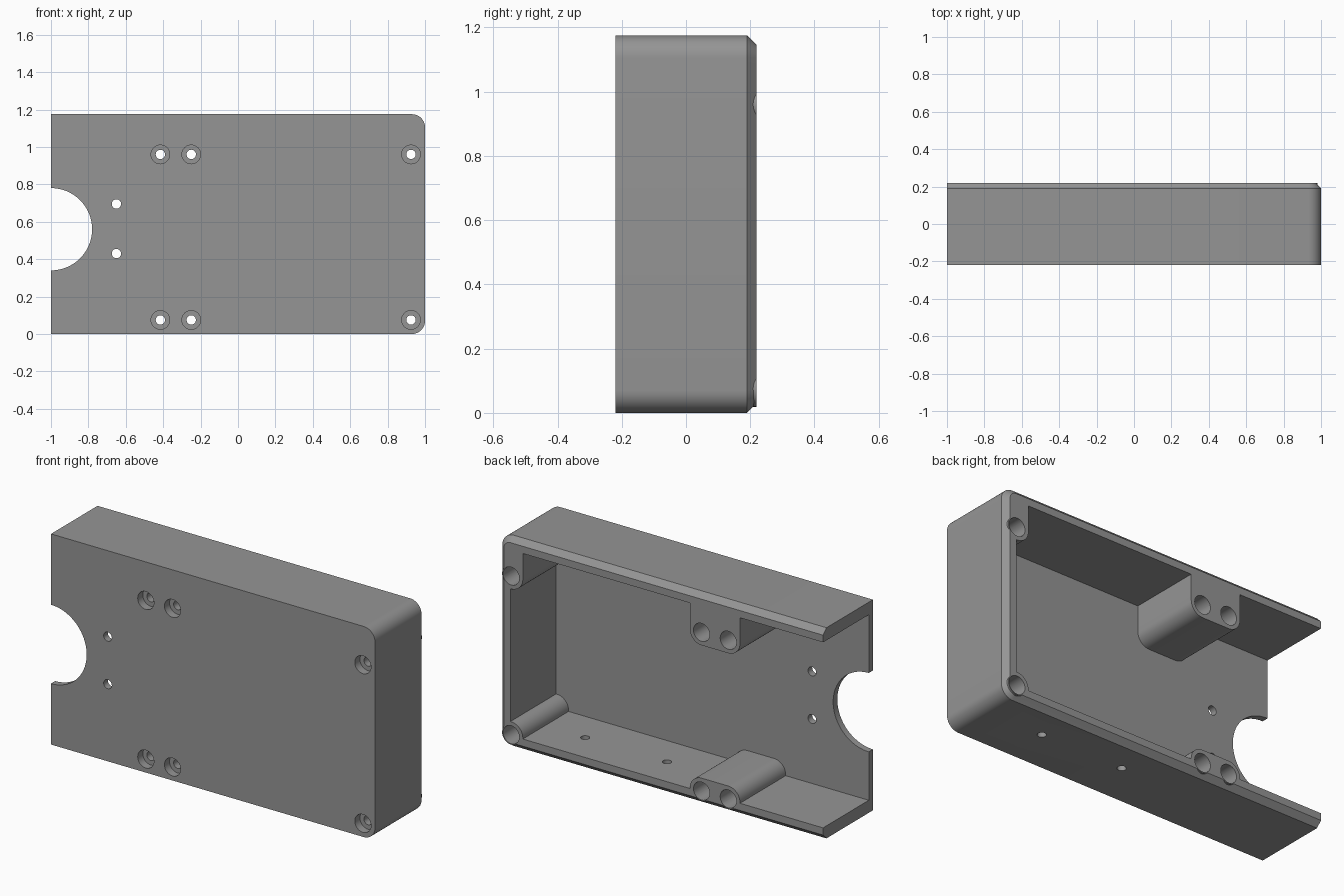
import bpy, bmesh, math

if "Cube" in bpy.data.objects:
    bpy.data.objects.remove(bpy.data.objects["Cube"])

grey = bpy.data.materials.new("plain grey")
grey.diffuse_color = (0.3, 0.3, 0.3, 1)
grey.use_nodes = True
grey.node_tree.nodes["Principled BSDF"].inputs["Base Color"].default_value = grey.diffuse_color


def outline(x0, x1, z0, z1, radii=(0, 0, 0, 0), steps=10):
    """Rectangle in x/z; radii: bottom left, bottom right, top right, top left."""
    corners = [(x0, z0, 1, 1), (x1, z0, -1, 1), (x1, z1, -1, -1), (x0, z1, 1, -1)]
    pts = []
    for i, ((x, z, sx, sz), r) in enumerate(zip(corners, radii)):
        if r == 0:
            pts.append((x, z))
            continue
        for k in range(steps + 1):
            a = math.pi + i * math.pi / 2 + k / steps * math.pi / 2
            pts.append((x + sx * r + r * math.cos(a), z + sz * r + r * math.sin(a)))
    return pts


def circle(x, z, r, n=40):
    return [(x + r * math.cos(2 * math.pi * k / n), z + r * math.sin(2 * math.pi * k / n))
            for k in range(n)]


def loft(name, layers):
    """Solid through matching outlines, each given as (y, points)."""
    bm = bmesh.new()
    rings = [[bm.verts.new((x, y, z)) for x, z in pts] for y, pts in layers]
    for a, b in zip(rings, rings[1:]):
        for i in range(len(a)):
            j = (i + 1) % len(a)
            bm.faces.new((a[i], a[j], b[j], b[i]))
    bm.faces.new(rings[0])
    bm.faces.new(rings[-1])
    bmesh.ops.recalc_face_normals(bm, faces=bm.faces)
    me = bpy.data.meshes.new(name)
    bm.to_mesh(me)
    bm.free()
    me.materials.append(grey)
    ob = bpy.data.objects.new(name, me)
    bpy.context.collection.objects.link(ob)
    return ob


def prism(name, pts, y0, y1):
    return loft(name, [(y0, pts), (y1, pts)])


def combine(target, tool, operation):
    bpy.context.view_layer.objects.active = target
    mod = target.modifiers.new(tool.name, 'BOOLEAN')
    mod.operation, mod.solver, mod.object = operation, 'EXACT', tool
    bpy.ops.object.modifier_apply(modifier=mod.name)
    bpy.data.objects.remove(tool)


H, FRONT, BACK, WALL, CH = 1.175, -0.22, 0.22, 0.07, 0.03
INNER = -0.183

# Outer shell with rounded right corners and a chamfered back rim
full = outline(-1, 1, 0, H, (0, 0.07, 0.07, 0))
rim = outline(-1, 1 - CH, CH, H - CH, (0, 0.04, 0.04, 0))
case = loft("enclosure_half", [(FRONT, full), (BACK - CH, full), (BACK, rim)])

# Cavity, open at the back and the left end
combine(case, prism("cavity", outline(-1.2, 1 - WALL, WALL, H - WALL), INNER, 0.4), 'DIFFERENCE')

# Screw bosses hanging from the top wall and standing on the bottom wall
R, LOW, HIGH = 0.072, 0.075, 0.96
screw_x = (-0.415, -0.25, 0.925)
for name, x0, x1, right_r in (("middle_boss", -0.415 - R, -0.25 + R, R),
                              ("corner_boss", 0.925 - R, 0.95, 0)):
    combine(case, prism(name + "_top", outline(x0, x1, HIGH - R, H - 0.04, (R, right_r, 0, 0)),
                        -0.2, BACK), 'UNION')
    combine(case, prism(name + "_bottom", outline(x0, x1, 0.04, LOW + R, (0, 0, right_r, R)),
                        -0.2, BACK), 'UNION')

# Sleeves that break slightly through the chamfer, then stepped screw holes
for x in screw_x:
    for z in (LOW, HIGH):
        combine(case, prism("sleeve", circle(x, z, 0.056), -0.1, BACK), 'UNION')
for x in screw_x:
    for z in (LOW, HIGH):
        for r, y0, y1 in ((0.05, -0.3, -0.175), (0.025, -0.3, 0.3), (0.05, -0.13, 0.3)):
            combine(case, prism("screw_hole", circle(x, z, r), y0, y1), 'DIFFERENCE')

# Round notch in the left edge and two small holes beside it
combine(case, prism("notch", circle(-1, 0.56, 0.22, 80), -0.3, 0), 'DIFFERENCE')
for z in (0.43, 0.695):
    combine(case, prism("pin_hole", circle(-0.65, z, 0.025), -0.3, 0), 'DIFFERENCE')

# Two small holes through the bottom wall
for x in (0.1, 0.605):
    hole = prism("floor_hole", circle(x, 0, 0.023), -0.1, 0.1)
    for v in hole.data.vertices:
        v.co = (v.co.x, 0.025 + v.co.z, v.co.y)
    hole.data.flip_normals()
    combine(case, hole, 'DIFFERENCE')

# Smooth the curved walls, keep edges sharp
bpy.ops.object.select_all(action='DESELECT')
case.select_set(True)
bpy.context.view_layer.objects.active = case
bpy.ops.object.shade_smooth_by_angle(angle=math.radians(30))
